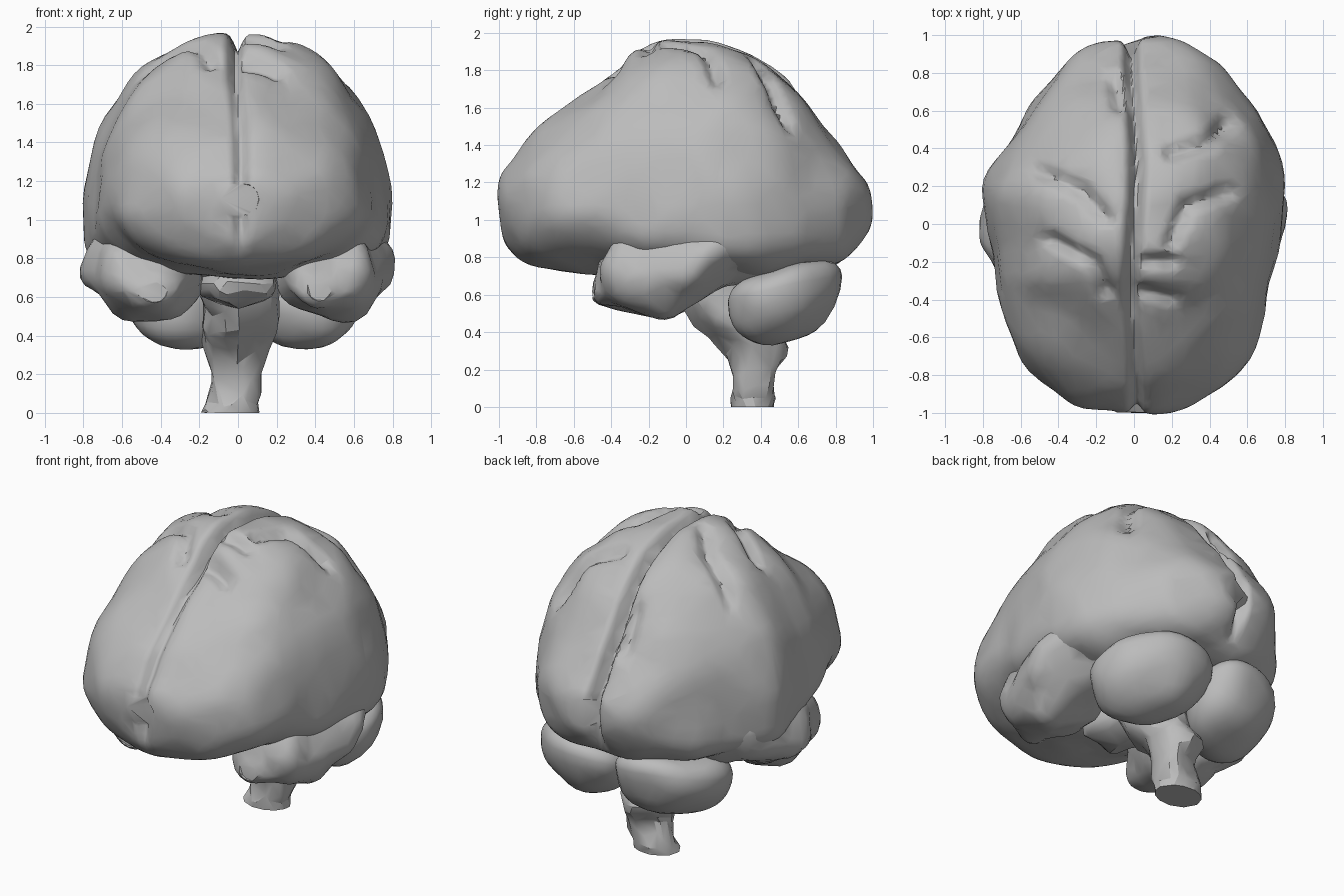
import bpy, bmesh, math
from mathutils import Vector, noise

cube = bpy.data.objects.get("Cube")
if cube:
    bpy.data.objects.remove(cube, do_unlink=True)

grey = bpy.data.materials.new("matte_grey")
grey.use_nodes = True
grey.diffuse_color = (0.5, 0.5, 0.5, 1)
grey.node_tree.nodes["Principled BSDF"].inputs["Base Color"].default_value = (0.5, 0.5, 0.5, 1)


def spline(rows, steps):
    """Smoothly resample a table of stations."""
    out = []
    for i in range(len(rows) - 1):
        a, b, c, d = (rows[max(0, min(len(rows) - 1, i + k))] for k in (-1, 0, 1, 2))
        for s in range(steps):
            t = s / steps
            out.append([q + t / 2 * (r - p + t * (2 * p - 5 * q + 4 * r - u + t * (3 * (q - r) + u - p)))
                        for p, q, r, u in zip(a, b, c, d)])
    return out + [list(rows[-1])]


def loft(rings):
    """Skin closed rings of points and cap both ends."""
    bm = bmesh.new()
    loops = [[bm.verts.new(p) for p in ring] for ring in rings]
    n = len(loops[0])
    for a, b in zip(loops, loops[1:]):
        for i in range(n):
            j = (i + 1) % n
            bm.faces.new((a[i], a[j], b[j], b[i]))
    bm.faces.new(loops[0])
    bm.faces.new(loops[-1])
    return bm


def lumps(bm, amount, scale, seed):
    """Push the surface in and out unevenly."""
    bm.normal_update()
    for v, n in [(v, v.normal.copy()) for v in bm.verts]:
        v.co += n * amount(v.co) * noise.noise(v.co * scale + Vector((seed, seed, 0)))


def finish(name, bm, ratio, angle=32):
    """Make the object, thin it to irregular facets and shade it."""
    bmesh.ops.recalc_face_normals(bm, faces=bm.faces)
    mesh = bpy.data.meshes.new(name)
    bm.to_mesh(mesh)
    bm.free()
    mesh.materials.append(grey)
    obj = bpy.data.objects.new(name, mesh)
    bpy.context.collection.objects.link(obj)
    bpy.ops.object.select_all(action="DESELECT")
    obj.select_set(True)
    bpy.context.view_layer.objects.active = obj
    mod = obj.modifiers.new("facets", "DECIMATE")
    mod.ratio = ratio
    bpy.ops.object.modifier_apply(modifier=mod.name)
    bpy.ops.object.shade_smooth_by_angle(angle=math.radians(angle))


# Cerebrum stations: y, centre x, half width, top, widest height, bottom, underside roundness
stations = [
    (-1.0, 0, 0.1, 1.19, 1.1, 1.02, 1), (-0.98, 0, 0.21, 1.25, 1.1, 0.94, 1),
    (-0.94, 0, 0.34, 1.31, 1.1, 0.86, 1), (-0.85, 0, 0.49, 1.42, 1.08, 0.77, 1),
    (-0.7, 0, 0.61, 1.56, 1.08, 0.73, 1), (-0.5, 0, 0.69, 1.7, 1.08, 0.71, 1),
    (-0.38, 0, 0.72, 1.8, 1.06, 0.7, 0.9), (-0.29, 0, 0.73, 1.89, 1.04, 0.7, 0.8),
    (-0.16, 0, 0.75, 1.95, 1.0, 0.7, 0.7), (0.0, 0, 0.78, 1.96, 1.0, 0.7, 0.65),
    (0.2, 0, 0.8, 1.93, 1.0, 0.69, 0.6), (0.4, 0.03, 0.72, 1.86, 1.0, 0.69, 0.6),
    (0.6, 0.04, 0.6, 1.69, 1.0, 0.72, 0.6), (0.8, 0.04, 0.45, 1.42, 1.02, 0.76, 0.7),
    (0.89, 0.04, 0.35, 1.31, 1.05, 0.83, 0.8), (0.96, 0.04, 0.22, 1.22, 1.07, 0.93, 0.9),
    (0.98, 0.04, 0.1, 1.16, 1.07, 0.99, 1)]


def brain_ring(y, cx, w, top, mid, low, power, count=120):
    ring = []
    for i in range(count):
        t = math.tau * i / count
        t += 0.35 * math.sin(2 * t)      # crowd points along the midline
        c, s = math.cos(t), math.sin(t)
        if s >= 0:
            x, z = math.copysign(abs(c) ** 0.86, c), mid + (top - mid) * s
        else:
            x, z = math.copysign(abs(c) ** power, c), mid - (mid - low) * abs(s) ** power
        ring.append(Vector((cx + w * x, y, z)))
    return ring


bm = loft([brain_ring(*row) for row in spline(stations, 9)])
lumps(bm, lambda p: 0.025, 4, 3)

# Surface furrows, as paths seen from above
furrows = [[(-0.5, 0.28), (-0.28, 0.18), (-0.15, 0.03)], [(-0.45, -0.08), (-0.22, -0.2), (-0.15, -0.35)],
           [(0.2, 0.38), (0.4, 0.44), (0.5, 0.54)], [(0.2, -0.1), (0.28, 0.1), (0.5, 0.17)],
           [(0.04, -0.36), (0.2, -0.4)], [(-0.1, 0.76), (-0.08, 0.64)], [(0.06, -0.2), (0.2, -0.2)]]


def gap(p, a, b):
    a, b = Vector(a), Vector(b)
    f = max(0, min(1, (p - a).dot(b - a) / (b - a).length_squared))
    return (p - a - f * (b - a)).length


core = Vector((0, 0, 1.0))
for v in bm.verts:
    p = v.co
    inward = (core - p).normalized()
    # Long fissure between the halves, fading out below
    off = p.x - 0.015 * math.sin(5 * p.y)
    deep = 0.05 + 0.05 * max(0, min(1, (p.y + 0.5) * 4))
    depth = deep * max(0, min(1, (p.z - 0.8) * 5)) * math.exp(-(off / 0.035) ** 2)
    if p.z > 1.4:
        near = min(gap(p.xy, a, b) for path in furrows for a, b in zip(path, path[1:]))
        depth = max(depth, 0.05 * math.exp(-(near / 0.04) ** 2))
    v.co = p + inward * depth
finish("cerebrum", bm, 0.15, 42)

# Temporal lobes: y, centre x, centre z, radius x, radius z
lobe = [(-0.49, 0.44, 0.64, 0.06, 0.05), (-0.45, 0.45, 0.69, 0.17, 0.13), (-0.35, 0.46, 0.74, 0.25, 0.21),
        (-0.22, 0.47, 0.74, 0.28, 0.24), (-0.08, 0.49, 0.74, 0.29, 0.25), (0.02, 0.51, 0.77, 0.28, 0.23),
        (0.15, 0.52, 0.83, 0.27, 0.2), (0.3, 0.48, 0.86, 0.25, 0.18), (0.48, 0.4, 0.88, 0.2, 0.15)]
# Cerebellum and temporal lobe for each side; the left cerebellum half is a little larger
for side, label, cx, rx in ((1, "left", 0.32, 0.33), (-1, "right", 0.27, 0.31)):
    rings = []
    for y, mx, mz, wide, tall in spline(lobe, 4):
        angles = [math.tau * i / 32 for i in range(32)]
        rings.append([(side * (mx + wide * math.cos(a)), y, mz + tall * math.sin(a)) for a in angles])
    bm = loft(rings)
    lumps(bm, lambda p: 0.06, 5, 7 + side)
    finish(label + "_temporal_lobe", bm, 0.4)

    # Rounded below, with a broad flat tilted top, swept forward at the outside
    bm = bmesh.new()
    bmesh.ops.create_uvsphere(bm, u_segments=32, v_segments=20, radius=1)
    for v in bm.verts:
        x, y, z = v.co
        wide = max(math.hypot(x, y), 0.001) ** (-0.55 if z > 0 else -0.2)
        x, y = x * wide, y * wide
        z = (0.12 if z > 0 else 0.27) * z
        v.co = (side * (cx + rx * x), 0.53 - 0.08 * x + 0.29 * y, 0.62 + z + 0.07 * y)
    lumps(bm, lambda p: 0.03, 4, 12 + side)
    finish(label + "_cerebellum", bm, 0.5)

# Brain stem: height, centre x, centre y, radius x, radius y
stem = [(0.0, -0.04, 0.355, 0.15, 0.115), (0.08, -0.03, 0.355, 0.14, 0.12), (0.2, -0.02, 0.37, 0.13, 0.11),
        (0.32, 0.0, 0.35, 0.16, 0.18), (0.42, 0.0, 0.28, 0.19, 0.2), (0.55, 0.0, 0.2, 0.2, 0.22),
        (0.68, 0.0, 0.18, 0.2, 0.24), (0.8, 0.0, 0.18, 0.15, 0.2)]
rings = []
for z, cx, cy, rx, ry in spline(stem, 3):
    angles = [math.tau * i / 20 for i in range(20)]
    rings.append([(cx + rx * math.cos(a), cy + ry * math.sin(a), z) for a in angles])
bm = loft(rings)
lumps(bm, lambda p: 0.05 if p.z > 0.03 else 0, 7, 5)
finish("brain_stem", bm, 0.4, 25)

# Rounded stalk under the front
bm = bmesh.new()
bmesh.ops.create_icosphere(bm, subdivisions=3, radius=1)
for v in bm.verts:
    v.co = (0.2 * v.co.x, -0.1 + 0.24 * v.co.y, 0.67 + 0.12 * v.co.z)
lumps(bm, lambda p: 0.04, 7, 2)
finish("lower_stalk", bm, 0.4, 25)
